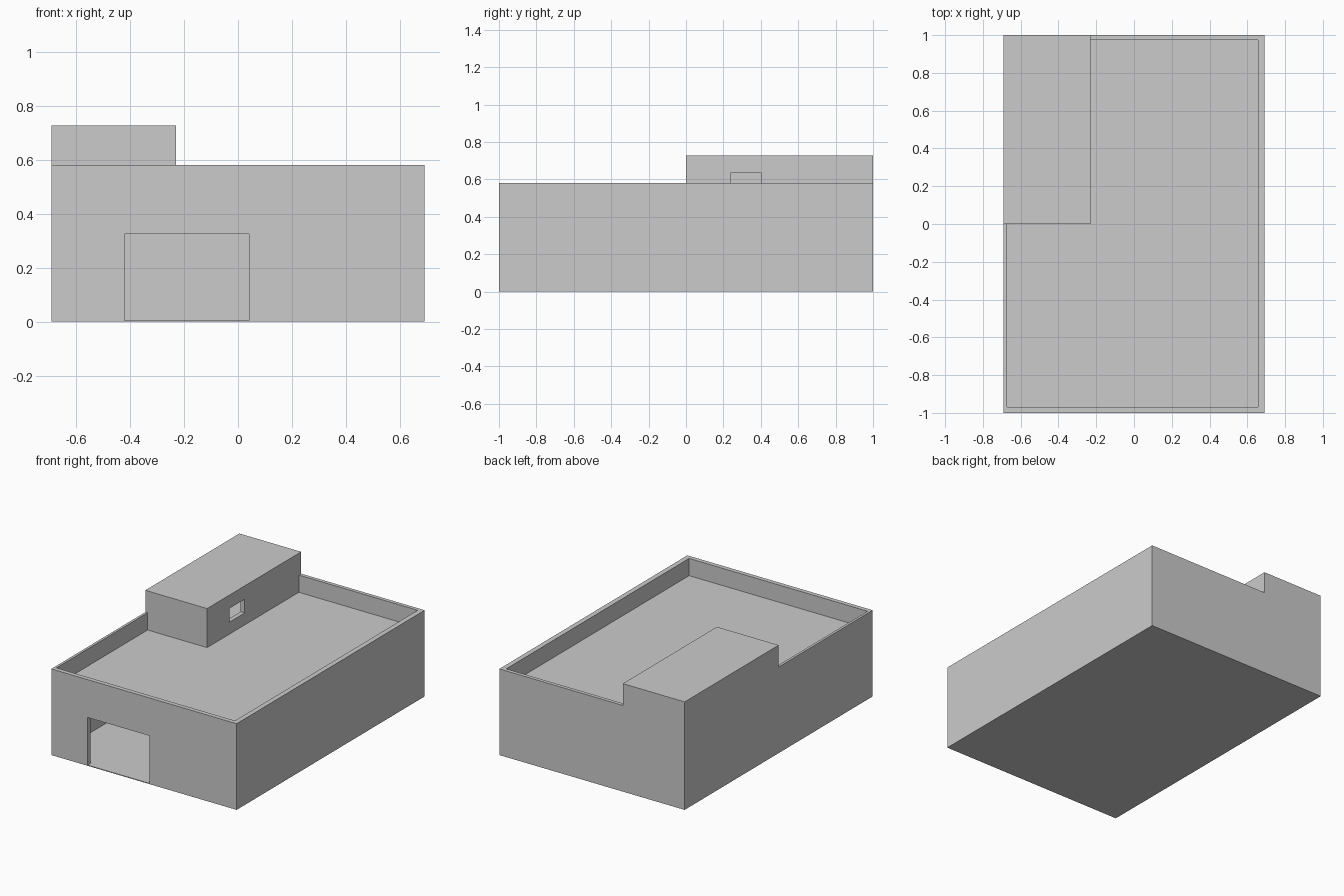
import bpy, bmesh

if "Cube" in bpy.data.objects:
    bpy.data.objects.remove(bpy.data.objects["Cube"])


def prism(name, outline, z0, z1):
    """Extrude a counter-clockwise xy outline from z0 to z1."""
    bm = bmesh.new()
    base = bm.faces.new([bm.verts.new((x, y, z0)) for x, y in outline])
    top = bmesh.ops.extrude_face_region(bm, geom=[base], use_keep_orig=True)["geom"]
    bmesh.ops.translate(bm, vec=(0, 0, z1 - z0),
                        verts=[v for v in top if isinstance(v, bmesh.types.BMVert)])
    bmesh.ops.recalc_face_normals(bm, faces=bm.faces)
    mesh = bpy.data.meshes.new(name)
    bm.to_mesh(mesh)
    bm.free()
    ob = bpy.data.objects.new(name, mesh)
    bpy.context.collection.objects.link(ob)
    return ob


def rect(x0, x1, y0, y1):
    return [(x0, y0), (x1, y0), (x1, y1), (x0, y1)]


def around_hut(x0, x1, y0, y1):
    """L-shaped outline: a rectangle without the rooftop hut's corner."""
    return [(x0, y0), (x1, y0), (x1, y1), (HUT_X, y1), (HUT_X, HUT_Y), (x0, HUT_Y)]


def cut(target, cutter):
    cutter.hide_render = True
    mod = target.modifiers.new(cutter.name, 'BOOLEAN')
    mod.operation = 'DIFFERENCE'
    mod.solver = 'EXACT'
    mod.object = cutter
    bpy.context.view_layer.objects.active = target
    bpy.ops.object.modifier_apply(modifier=mod.name)
    bpy.data.objects.remove(cutter)


W, D = 0.69, 1.0                    # half width, half depth
WALL_TOP, ROOF, HUT_TOP = 0.58, 0.464, 0.727
HUT_X, HUT_Y = -0.23, 0.0           # inner corner of the hut
INNER = (-0.673, 0.656, -0.97, 0.975)

# Overall mass, with the hut left standing at the back left
building = prism("building", rect(-W, W, -D, D), 0, HUT_TOP)
cut(building, prism("above_walls", around_hut(-1, 1, -1.3, 1.3), WALL_TOP, 1))

# Recessed flat roof behind the parapet
cut(building, prism("roof_well", around_hut(*INNER), ROOF, 1))

# Hollow main room and hut room
cut(building, prism("main_room", rect(*INNER), 0.005, 0.44))
cut(building, prism("hut_room", rect(INNER[0], HUT_X - 0.03, 0.03, INNER[3]), ROOF, 0.70))

# Front doorway and hut window
cut(building, prism("doorway", rect(-0.42, 0.04, -1.2, -0.9), 0.005, 0.325))
cut(building, prism("hut_window", rect(-0.32, -0.15, 0.24, 0.40), 0.545, 0.637))
